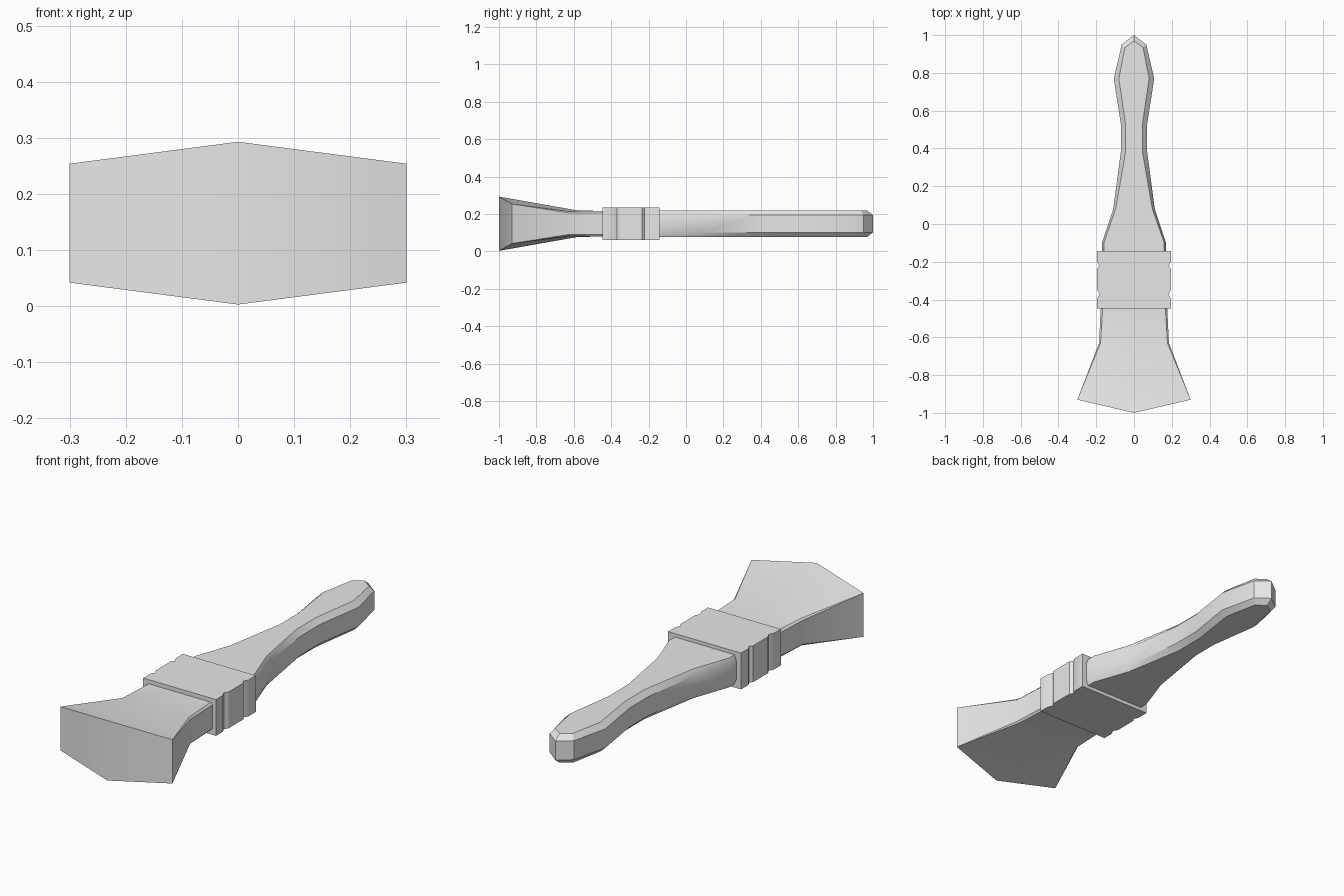
import bpy
import bmesh

MID = 0.148  # height of the brush's centre plane

if "Cube" in bpy.data.objects:
    bpy.data.objects.remove(bpy.data.objects["Cube"], do_unlink=True)

grey = bpy.data.materials.new("light grey")
grey.use_nodes = True
grey.diffuse_color = (0.8, 0.8, 0.8, 1)
grey.node_tree.nodes["Principled BSDF"].inputs["Base Color"].default_value = (0.8, 0.8, 0.8, 1)


def loft(name, sections):
    """Skin half sections along y, then mirror them across x.
    Each section holds (x, y, half height) for side, shoulder and centre."""
    bm = bmesh.new()
    rings = []
    for side, shoulder, centre in sections:
        pts = [(x, y, MID - h) for x, y, h in (centre, shoulder, side)]
        pts += [(x, y, MID + h) for x, y, h in (side, shoulder, centre)]
        rings.append([bm.verts.new(p) for p in pts])
    for a, b in zip(rings, rings[1:]):
        for i in range(5):
            bm.faces.new((a[i], a[i + 1], b[i + 1], b[i]))
    for ring in (rings[0], rings[-1]):
        if ring[2].co.x > 0:
            bm.faces.new(ring)
    bmesh.ops.remove_doubles(bm, verts=bm.verts, dist=0.0005)
    bmesh.ops.recalc_face_normals(bm, faces=bm.faces)
    # The half is open at x = 0, so make sure it faces outward
    outer = max(bm.faces, key=lambda f: f.calc_center_median().z)
    if outer.normal.z < 0:
        bmesh.ops.reverse_faces(bm, faces=bm.faces)
    mesh = bpy.data.meshes.new(name)
    bm.to_mesh(mesh)
    bm.free()
    mesh.materials.append(grey)
    obj = bpy.data.objects.new(name, mesh)
    bpy.context.collection.objects.link(obj)
    bpy.ops.object.select_all(action="DESELECT")
    obj.select_set(True)
    bpy.context.view_layer.objects.active = obj
    mirror = obj.modifiers.new("mirror", "MIRROR")
    mirror.use_clip = True
    bpy.ops.object.modifier_apply(modifier=mirror.name)
    bpy.ops.object.shade_smooth_by_angle(angle=0.5)
    return obj


def bevelled(y, x, inner, h_side=0.046, h_top=0.071):
    return (x, y, h_side), (inner, y, h_top), (0, y, h_top)


# Handle: waisted grip with chamfered edges and a pointed end
grip = [(-0.16, 0.17, 0.16), (-0.1, 0.17, 0.16), (0.08, 0.11, 0.097),
        (0.38, 0.07, 0.045), (0.53, 0.07, 0.045), (0.77, 0.107, 0.08)]
handle = [bevelled(*g) for g in grip]
handle.append(((0.065, 0.95, 0.046), (0.048, 0.935, 0.071), (0, 0.935, 0.071)))
handle.append(((0, 1.0, 0.046), (0, 0.968, 0.071), (0, 0.968, 0.071)))
loft("handle", handle)

# Ferrule: boxy band with two shallow grooves in its sides
band = [(-0.447, 0.195), (-0.395, 0.195), (-0.37, 0.183), (-0.35, 0.195),
        (-0.235, 0.195), (-0.222, 0.183), (-0.2, 0.195), (-0.142, 0.195)]
loft("ferrule", [bevelled(y, x, x, 0.088, 0.088) for y, x in band])

# Bristles: flaring head ending in a blunt wedge
loft("bristles", [
    ((0.3, -0.93, 0.106), (0.3, -0.93, 0.106), (0, -1.0, 0.145)),
    ((0.185, -0.63, 0.058), (0.177, -0.63, 0.066), (0, -0.58, 0.071)),
    bevelled(-0.43, 0.175, 0.165, 0.057, 0.068),
])
